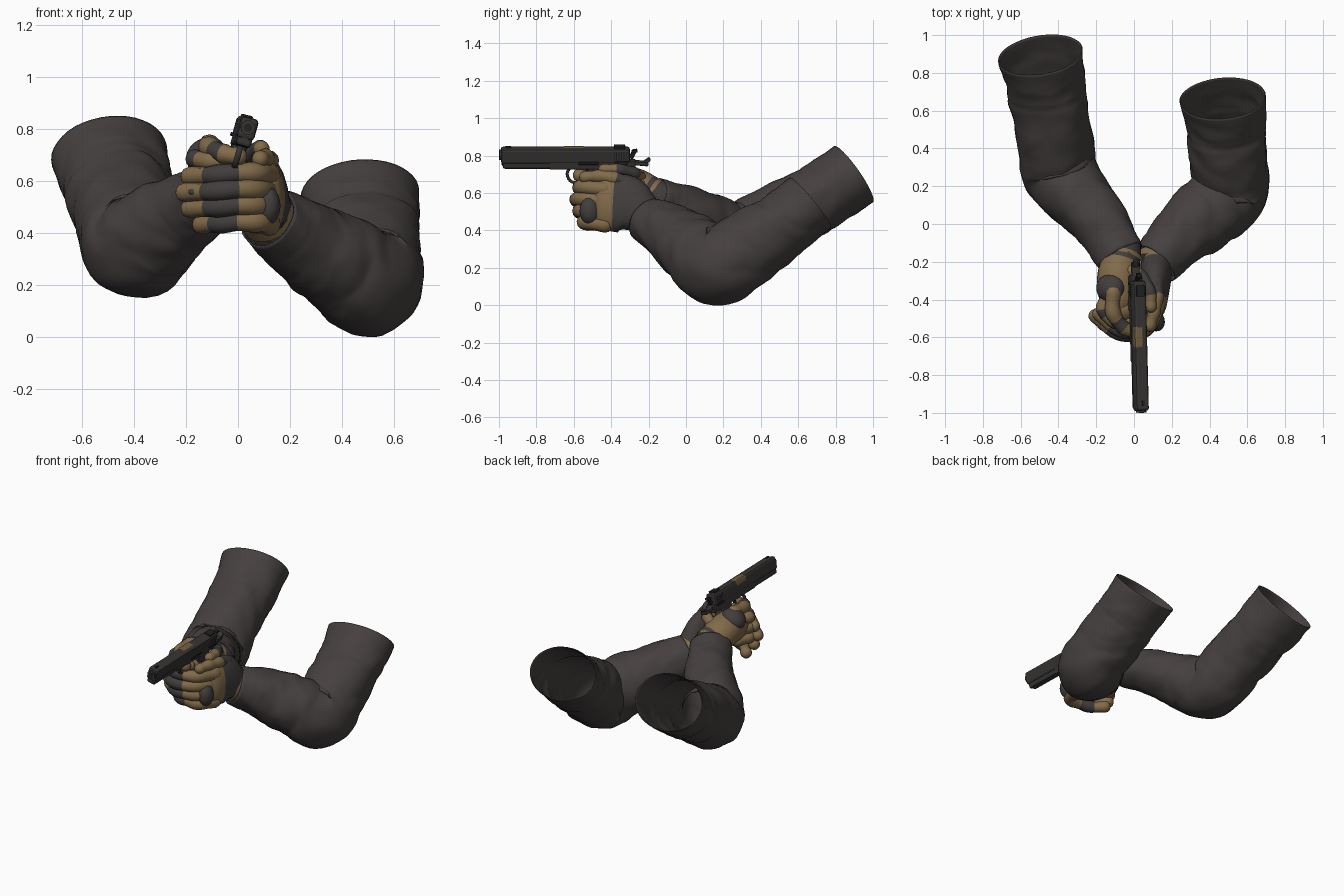
import bpy, bmesh, math
from mathutils import Vector, Matrix, noise

if "Cube" in bpy.data.objects:
    bpy.data.objects.remove(bpy.data.objects["Cube"])


def material(name, rgb, rough=0.8):
    m = bpy.data.materials.new(name)
    m.use_nodes = True
    m.diffuse_color = (*rgb, 1)
    node = m.node_tree.nodes["Principled BSDF"]
    node.inputs["Base Color"].default_value = (*rgb, 1)
    node.inputs["Roughness"].default_value = rough
    return m


CLOTH = material("charcoal cloth", (0.060, 0.051, 0.050))
DARK = material("dark glove", (0.054, 0.047, 0.047))
TAN = material("tan glove", (0.22, 0.145, 0.068))
STEEL = material("gun black", (0.038, 0.035, 0.034), 0.5)
BLACK = material("deep black", (0.016, 0.015, 0.015), 0.6)
BRONZE = material("bronze chamber", (0.17, 0.115, 0.05), 0.5)


def finish(name, bm, mats, smooth=True):
    bmesh.ops.recalc_face_normals(bm, faces=bm.faces)
    me = bpy.data.meshes.new(name)
    bm.to_mesh(me)
    bm.free()
    for m in mats:
        me.materials.append(m)
    for p in me.polygons:
        p.use_smooth = smooth
    ob = bpy.data.objects.new(name, me)
    bpy.context.collection.objects.link(ob)
    return ob


def spline(points, steps):
    """Smooth path through (x, y, z, radius_a, radius_b) stations."""
    p = [Vector(q) for q in points]
    p = [p[0] * 2 - p[1]] + p + [p[-1] * 2 - p[-2]]
    out = []
    for i in range(1, len(p) - 2):
        a, b, c, d = p[i - 1:i + 3]
        for k in range(steps):
            t = k / steps
            out.append((b * 2 + (c - a) * t + (a * 2 - b * 5 + c * 4 - d) * t ** 2
                        + (b * 3 - a - c * 3 + d) * t ** 3) / 2)
    return out + [p[-2]]


def tube(name, points, mats, ref=(1, 0, 0), sides=14, steps=5, closed=True,
         relief=None, paint=None):
    """Loft of elliptical rings, optionally with domed ends."""
    path = spline(points, steps)
    pos = [Vector(q[:3]) for q in path]
    rings, ref, last = [], Vector(ref), len(path) - 1
    for i, q in enumerate(path):
        tan = (pos[min(i + 1, last)] - pos[max(i - 1, 0)]).normalized()
        ref = (ref - tan * ref.dot(tan)).normalized()
        ring = (pos[i], ref.copy(), tan.cross(ref), q[3], q[4], i / last)
        domes = []
        if closed and i in (0, last):
            sign = -1 if i == 0 else 1
            for deg in (30, 55, 78):
                c, s = math.cos(math.radians(deg)), math.sin(math.radians(deg))
                domes.append((pos[i] + tan * sign * s * min(q[3], q[4]), *ring[1:3],
                              q[3] * c, q[4] * c, i / last))
        rings += domes[::-1] + [ring] if i == 0 else [ring] + domes
    bm = bmesh.new()
    loops = []
    for o, n, b, ra, rb, t in rings:
        loop = []
        for k in range(sides):
            a = math.tau * k / sides
            f = 1 + (relief(t, a) if relief else 0)
            loop.append(bm.verts.new(o + (n * ra * math.cos(a) + b * rb * math.sin(a)) * f))
        loops.append(loop)
    for i in range(len(loops) - 1):
        for k in range(sides):
            j = (k + 1) % sides
            face = bm.faces.new((loops[i][k], loops[i][j], loops[i + 1][j], loops[i + 1][k]))
            if paint:
                face.material_index = paint(rings[i][5])
    if closed:
        for loop, t in ((loops[0], 0), (loops[-1], 1)):
            bm.faces.new(loop).material_index = paint(t) if paint else 0
    return finish(name, bm, mats)


def blob(name, loc, size, mat, rot=(0, 0, 0)):
    bm = bmesh.new()
    bmesh.ops.create_uvsphere(bm, u_segments=18, v_segments=12, radius=1)
    ob = finish(name, bm, [mat])
    ob.location, ob.scale, ob.rotation_euler = loc, size, rot


# Sleeves: upper arm opening, elbow, forearm, cuff
def folds(seed):
    def relief(t, a):
        v = Vector((math.cos(a) * 1.3, math.sin(a) * 1.3 + seed, t * 11 + math.sin(a + seed)))
        wave = noise.noise(v) * 0.07 + noise.noise(v * 2.1) * 0.03
        seam = -0.02 if abs(t - 0.2) < 0.008 or abs(t - 0.93) < 0.008 else 0
        return wave * min(1, 0.2 + t * 4) + seam
    return relief


sleeves = {
    "right_sleeve": [(-.495, .895, .70, .227, .183), (-.465, .735, .59, .21, .183),
                     (-.43, .50, .465, .20, .19), (-.395, .295, .348, .205, .205),
                     (-.295, .14, .415, .177, .178), (-.175, .0, .495, .15, .145),
                     (-.07, -.175, .57, .128, .118)],
    "left_sleeve": [(.47, .665, .55, .23, .172), (.485, .53, .44, .213, .18),
                    (.50, .34, .315, .205, .20), (.505, .175, .212, .208, .208),
                    (.385, .055, .285, .195, .19), (.26, -.05, .365, .168, .165),
                    (.115, -.21, .46, .128, .122)],
}
for i, (name, stations) in enumerate(sleeves.items()):
    sleeve = tube(name, stations, [CLOTH], sides=40, steps=14, closed=False,
                  relief=folds(i * 3.7))
    rim = sleeve.modifiers.new("cloth thickness", "SOLIDIFY")
    rim.thickness, rim.offset = 0.005, -1

# Right hand: palm, wrist band, knuckle pad
tube("right_palm", [(-.05, -.12, .565, .09, .09), (-.065, -.19, .595, .10, .095),
                    (-.085, -.28, .63, .11, .105), (-.085, -.40, .64, .10, .105)],
     [TAN, DARK], sides=20, paint=lambda t: int(t < 0.4))
tube("right_wrist_band", [(-.068, -.17, .575, .117, .106), (-.072, -.19, .585, .114, .105)],
     [TAN], sides=20, closed=False)
blob("right_knuckle_pad", (-.125, -.34, .705), (.08, .075, .06), DARK, (0, -.5, 0))
blob("right_thumb_base", (-.015, -.28, .64), (.055, .075, .07), TAN)
blob("right_hand_core", (-.06, -.45, .60), (.10, .09, .13), TAN)


# Fingers: tan with dark middle plates
def finger(name, pts, r, bands):
    n = len(pts) - 1
    stations = [(*p, r * (1 - .18 * i / n), r * (1 - .18 * i / n)) for i, p in enumerate(pts)]
    tube(name, stations, [TAN, DARK], ref=(0, 0, 1), sides=12,
         relief=lambda t, a: 0.07 * math.cos(t * math.tau * 3),
         paint=lambda t: int(any(lo <= t <= hi for lo, hi in bands)))


for k in range(3):
    z = .685 - .07 * k
    finger(f"right_finger_{k + 1}", [(-.13, -.37, z), (-.165, -.45, z), (-.10, -.52, z - .01),
                                     (.0, -.52, z - .01)], .038, ((.3, .45),))
finger("right_index_finger", [(-.11, -.36, .735), (-.11, -.47, .73), (-.055, -.55, .705),
                              (.0, -.57, .695)], .042, ((.45, .6),))
finger("right_thumb", [(-.02, -.25, .68), (.04, -.28, .705), (.085, -.36, .725),
                       (.09, -.44, .725)], .036, ((.25, .7),))

# Left hand: palm wraps round the other hand
tube("left_palm", [(.14, -.18, .445, .08, .09), (.12, -.24, .495, .085, .115),
                   (.115, -.32, .54, .078, .155), (.105, -.43, .55, .068, .15)],
     [TAN, DARK], sides=20, paint=lambda t: int(0.25 < t < 0.86))
tube("left_wrist_band", [(.125, -.20, .455, .115, .112), (.105, -.235, .485, .108, .108)],
     [TAN], sides=20, closed=False)
blob("left_knuckle_pad", (.112, -.51, .505), (.05, .06, .075), DARK, (0, 0, .4))
for k in range(4):
    z = .63 - .062 * k
    curl = (.02, 0, .02, .065)[k]
    finger(f"left_finger_{k + 1}",
           [(.12, -.43, z - .01), (.085, -.53, z), (.0, -.585 + curl * .7, z),
            (-.11 + curl * .4, -.565 + curl * .8, z - .008),
            (-.205 + curl, -.485 + curl * .5, z - .012)], .043, ((.48, .76),))
    blob(f"left_finger_plate_{k + 1}", (-.172 + curl, -.54 + curl * .8, z - .01),
         (.03, .02, .017), DARK, (0, 0, -.8))
finger("left_thumb", [(.12, -.30, .65), (.12, -.39, .68), (.105, -.47, .69),
                      (.085, -.54, .685)], .038, ((.0, .25),))

# Pistol, built upright about the bore axis, then canted as a whole
CANT = (Matrix.Translation((.012, 0, .80)) @ Matrix.Rotation(.025, 4, "Z")
        @ Matrix.Rotation(.27, 4, "Y"))


def block(name, loc, size, mat, bevel=0.004, tilt=0.0):
    bm = bmesh.new()
    bmesh.ops.create_cube(bm, size=1, matrix=Matrix.Diagonal((*size, 1)))
    if bevel:
        bmesh.ops.bevel(bm, geom=bm.edges[:], offset=bevel, segments=2, profile=0.5,
                        affect="EDGES")
    ob = finish(name, bm, [mat], False)
    ob.matrix_world = CANT @ Matrix.Translation(loc) @ Matrix.Rotation(tilt, 4, "X")


def barrel(name, y, length, radius, z, mat):
    bm = bmesh.new()
    bmesh.ops.create_cone(bm, cap_ends=True, segments=24, radius1=radius, radius2=radius,
                          depth=length)
    ob = finish(name, bm, [mat], False)
    ob.matrix_world = CANT @ Matrix.Translation((0, y, z)) @ Matrix.Rotation(math.pi / 2, 4, "X")


block("slide", (0, -.645, .003), (.07, .69, .084), STEEL, .014)
block("frame", (0, -.50, -.047), (.064, .46, .045), STEEL, .006)
block("dust_cover", (0, -.83, -.047), (.06, .30, .042), STEEL, .012)
barrel("muzzle_bushing", -.992, .014, .028, .006, STEEL)
barrel("muzzle_bore", -.9985, .003, .016, .006, BLACK)
barrel("spring_plug", -.975, .02, .015, -.038, STEEL)
# Chamber window wraps over the top edge on the right side
block("chamber_window", (-.011, -.60, .0245), (.052, .12, .045), BRONZE, .012)
block("front_sight", (0, -.95, .047), (.012, .03, .012), BLACK, .002)
block("rear_sight", (0, -.355, .048), (.045, .06, .016), BLACK, .003)
for i in range(6):
    block(f"slide_groove_{i + 1}", (0, -.32 - i * .013, .004), (.071, .004, .05), BLACK, 0)
block("grip", (0, -.385, -.17), (.06, .12, .25), STEEL, .014, .22)
block("magazine_base", (0, -.355, -.295), (.064, .13, .022), BLACK, .005, .22)
block("beavertail", (0, -.255, -.04), (.045, .11, .022), STEEL, .008, -.1)
block("beavertail_tip", (0, -.208, -.028), (.035, .04, .018), STEEL, .006, .6)
block("hammer", (0, -.285, .008), (.022, .024, .05), BLACK, .005, -.45)
block("hammer_spur", (0, -.275, .026), (.028, .03, .016), BLACK, .004, .2)
block("trigger", (0, -.53, -.09), (.018, .014, .055), BLACK, .004, -.15)
for side, label in ((-1, "right"), (1, "left")):
    block(f"{label}_safety_lever", (side * .036, -.345, -.03), (.014, .07, .014), BLACK, .003)
block("slide_stop", (.033, -.52, -.034), (.010, .11, .014), BLACK, .003)
guard = tube("trigger_guard", [(0, -.615, -.06, .008, .012), (0, -.635, -.10, .008, .012),
                               (0, -.61, -.145, .008, .012), (0, -.53, -.15, .008, .012),
                               (0, -.45, -.13, .008, .012)], [STEEL], ref=(0, 0, 1), sides=10)
guard.matrix_world = CANT
